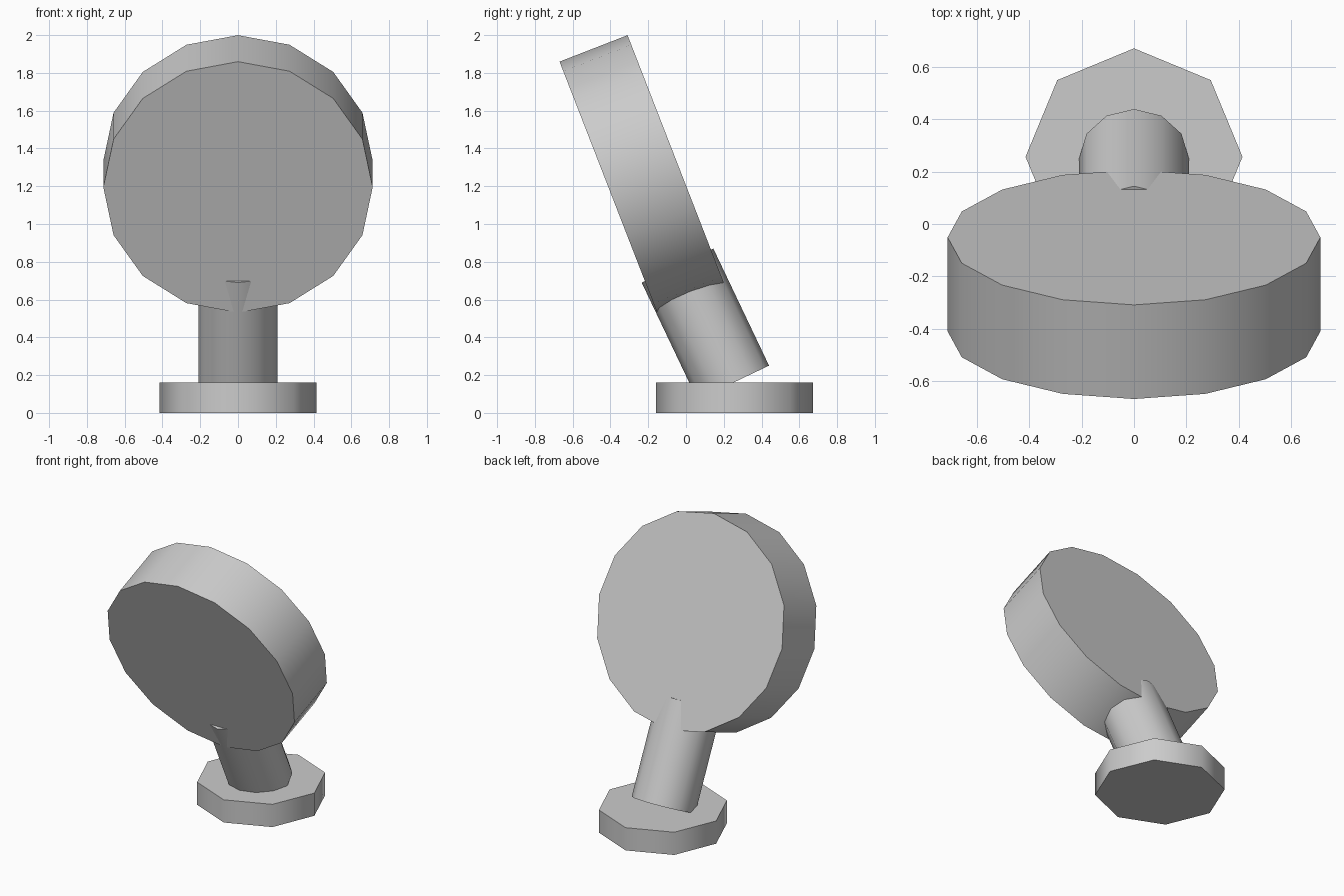
import bpy
import math
from mathutils import Vector

cube = bpy.data.objects.get("Cube")
if cube:
    bpy.data.objects.remove(cube, do_unlink=True)

GREY = (0.6, 0.6, 0.6, 1)
grey = bpy.data.materials.new("plain grey")
grey.use_nodes = True
grey.diffuse_color = GREY
grey.node_tree.nodes["Principled BSDF"].inputs["Base Color"].default_value = GREY


def tilted_cylinder(name, sides, radius, start, end):
    """Cylinder between two (y, z) points, leaning only in the y-z plane."""
    a, b = Vector((0, *start)), Vector((0, *end))
    axis = b - a
    bpy.ops.mesh.primitive_cylinder_add(
        vertices=sides, radius=radius, depth=axis.length, location=(a + b) / 2,
        rotation=(math.atan2(-axis.y, axis.z), 0, 0))
    obj = bpy.context.object
    obj.name = name
    obj.data.materials.append(grey)
    bpy.ops.object.shade_smooth_by_angle(angle=math.radians(60))
    return obj


# Octagonal foot
tilted_cylinder("base", 8, 0.415, (0.257, 0), (0.257, 0.16))
# Leaning neck, sunk into the foot and the disc
tilted_cylinder("neck", 12, 0.21, (0.25, 0.16), (-0.045, 0.78))
# Large tilted disc
tilted_cylinder("disc", 16, 0.713, (-0.411, 1.195), (-0.051, 1.335))
